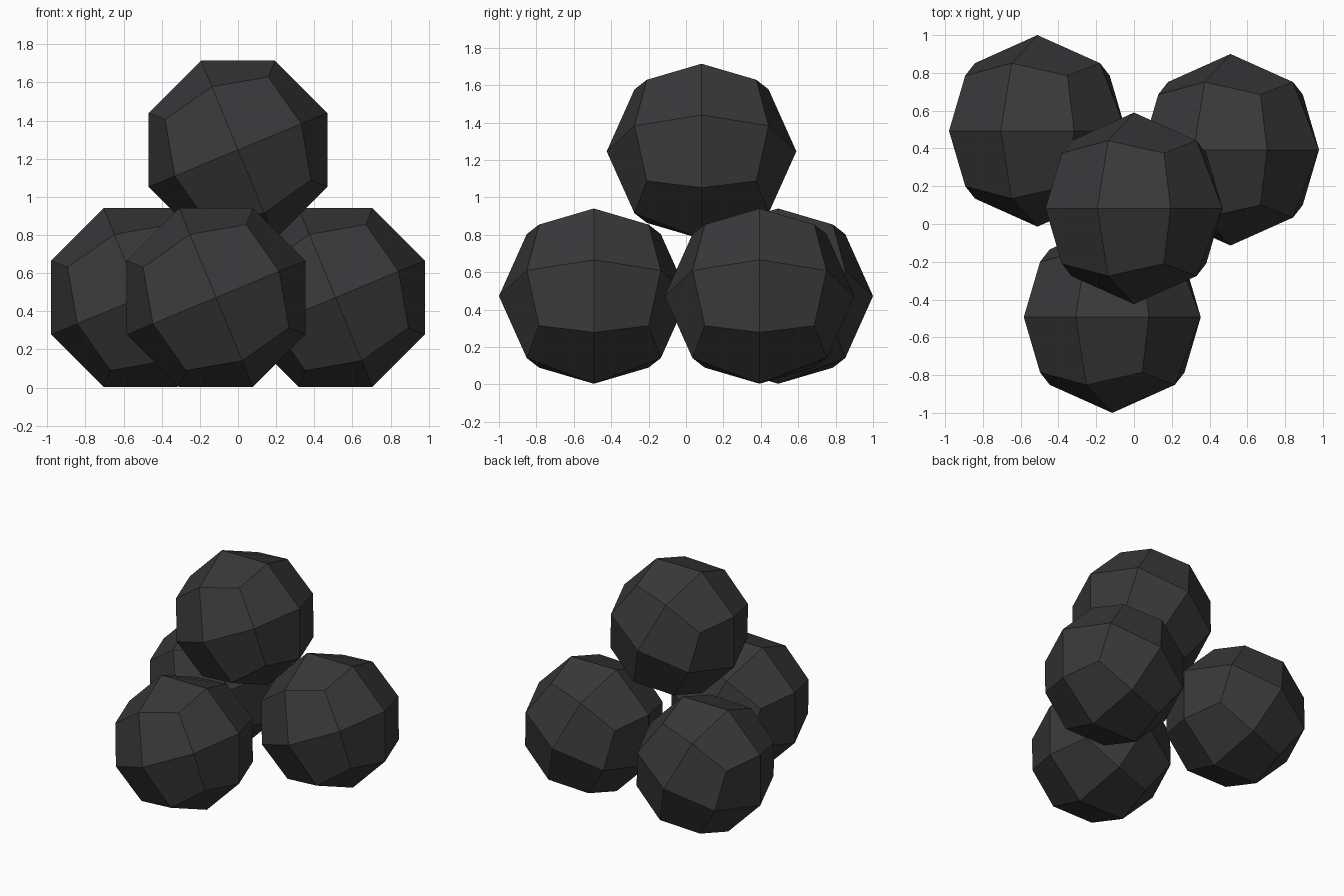
import bpy, bmesh, math
from mathutils import Matrix

if "Cube" in bpy.data.objects:
    bpy.data.objects.remove(bpy.data.objects["Cube"])

RADIUS = 0.507

# Dark iron colour
iron = bpy.data.materials.new("dark iron")
iron.diffuse_color = (0.04, 0.04, 0.042, 1)
iron.use_nodes = True
iron.node_tree.nodes["Principled BSDF"].inputs["Base Color"].default_value = iron.diffuse_color


def ball(name, centre):
    """Faceted 24-sided ball: a once-divided cube pushed out to a sphere."""
    bm = bmesh.new()
    bmesh.ops.create_cube(bm, size=2)
    bmesh.ops.subdivide_edges(bm, edges=bm.edges[:], cuts=1, use_grid_fill=True)
    for v in bm.verts:
        v.co = v.co.normalized() * RADIUS
    # Tilt so the ball rests on a flat band of faces
    tilt = Matrix.Rotation(math.radians(-22.5), 4, 'Y')
    bmesh.ops.transform(bm, matrix=tilt, verts=bm.verts)
    mesh = bpy.data.meshes.new(name)
    bm.to_mesh(mesh)
    bm.free()
    mesh.materials.append(iron)
    obj = bpy.data.objects.new(name, mesh)
    obj.location = centre
    bpy.context.collection.objects.link(obj)


# Three balls on the ground, one stacked on top
ball("front_ball", (-0.115, -0.493, 0.472))
ball("back_left_ball", (-0.511, 0.493, 0.472))
ball("back_right_ball", (0.511, 0.393, 0.472))
ball("top_ball", (0.0, 0.083, 1.246))
